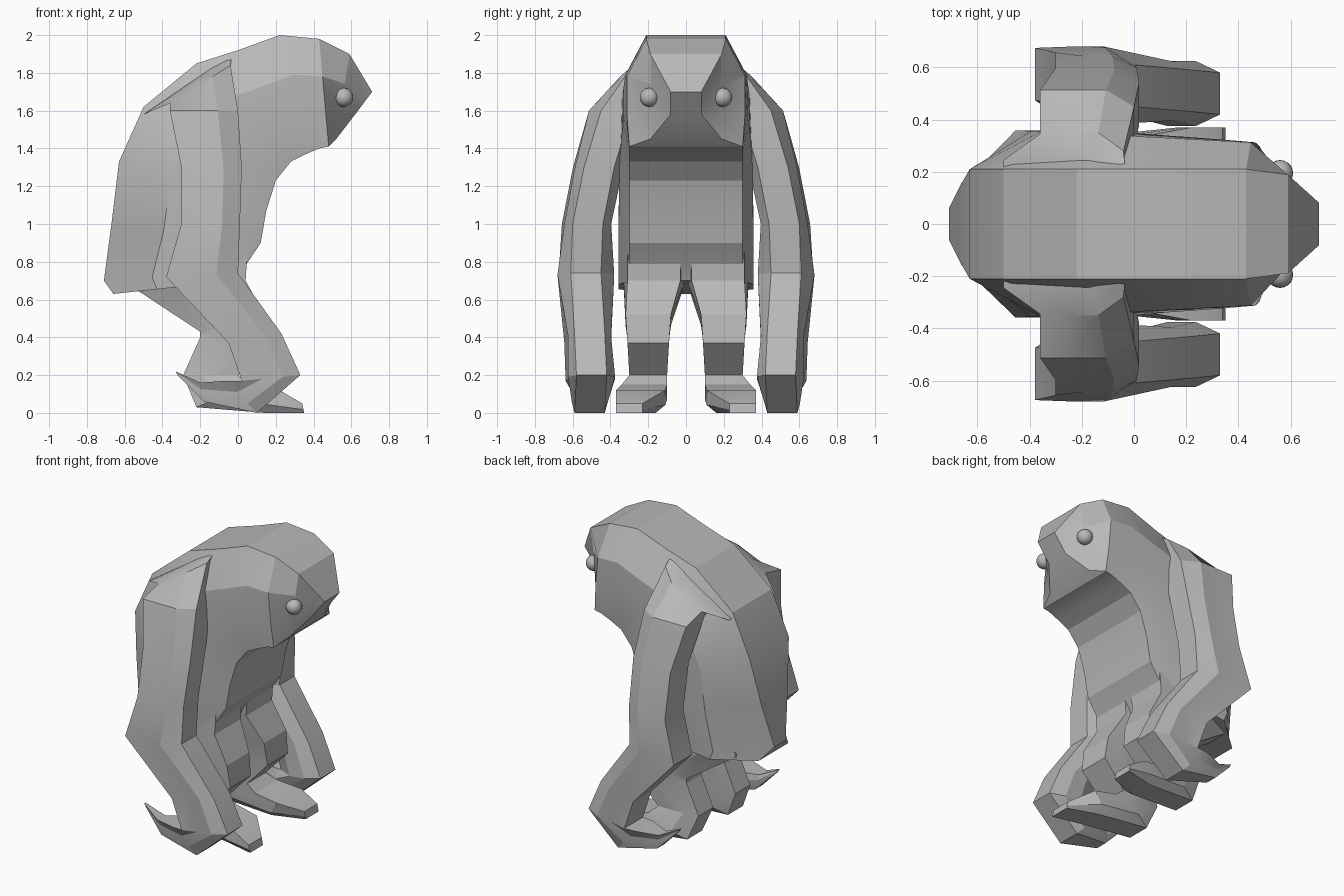
import bpy, bmesh, math
from mathutils import Vector

default_cube = bpy.data.objects.get("Cube")
if default_cube:
    bpy.data.objects.remove(default_cube)

colour = (.48, .48, .48, 1)
grey = bpy.data.materials.new("plain grey")
grey.use_nodes = True
grey.diffuse_color = colour
grey.node_tree.nodes["Principled BSDF"].inputs["Base Color"].default_value = colour


def finish(obj, sharp_angle):
    """Give the part its colour and its shading."""
    obj.data.materials.append(grey)
    bpy.ops.object.select_all(action="DESELECT")
    obj.select_set(True)
    bpy.context.view_layer.objects.active = obj
    bpy.ops.object.shade_smooth_by_angle(angle=math.radians(sharp_angle))


def section(back, front, centre, half, back_edge, front_edge, back_shift=0):
    """Eight-sided section: full width in the middle, narrowed at back and front."""
    outline = [
        (back, centre + back_shift, min(half, back_edge)),
        (back.lerp(front, .35), centre, half),
        (back.lerp(front, .7), centre, half),
        (front, centre, min(half, front_edge)),
    ]
    right = [(point.x, mid - width, point.y) for point, mid, width in outline]
    left = [(point.x, mid + width, point.y) for point, mid, width in reversed(outline)]
    return right + left


def loft(name, sections, sign=1):
    """Skin a row of sections and close both ends."""
    bm = bmesh.new()
    rows = [[bm.verts.new((x, sign * y, z)) for x, y, z in ring] for ring in sections]
    for lower, upper in zip(rows, rows[1:]):
        for i in range(len(lower)):
            bm.faces.new((lower[i - 1], lower[i], upper[i], upper[i - 1]))
    bm.faces.new(rows[0])
    bm.faces.new(rows[-1])
    bmesh.ops.recalc_face_normals(bm, faces=bm.faces)
    mesh = bpy.data.meshes.new(name)
    bm.to_mesh(mesh)
    bm.free()
    obj = bpy.data.objects.new(name, mesh)
    bpy.context.collection.objects.link(obj)
    finish(obj, sharp_angle=20)


def body_section(back_x, back_z, front_x, front_z):
    """The trunk tapers towards the nose, and its back narrows to a stub tail."""
    half = min(.33 - .04 * back_x, .9 * (.8 - back_x))
    spine = min(.21, 2 * (.74 + back_x))
    back, front = Vector((back_x, back_z)), Vector((front_x, front_z))
    return section(back, front, 0, half, back_edge=spine, front_edge=.3)


def arm_section(back_x, back_z, front_x, front_z, centre):
    """The arm's width follows its depth, and its back edge leans outwards."""
    back, front = Vector((back_x, back_z)), Vector((front_x, front_z))
    half = min(.15, .4 * (front - back).length)
    return section(back, front, centre, half, back_edge=.1, front_edge=.08,
                   back_shift=.3 * half)


def leg_section(back_x, back_z, front_x, front_z, centre, half):
    back, front = Vector((back_x, back_z)), Vector((front_x, front_z))
    return section(back, front, centre, half, back_edge=.08, front_edge=.14)


# Hunched body running from the stub tail over the shoulders to the nose
loft("body_and_head", [
    body_section(-.66, .63, 0, .7),
    body_section(-.71, .7, .02, .75),
    body_section(-.67, 1, .12, .9),
    body_section(-.63, 1.33, .15, 1.07),
    body_section(-.5, 1.62, .2, 1.23),
    body_section(-.22, 1.85, .28, 1.33),
    body_section(0, 1.92, .36, 1.37),
    body_section(.22, 2, .43, 1.4),
    body_section(.43, 1.98, .48, 1.41),
    body_section(.59, 1.9, .52, 1.45),
    body_section(.71, 1.7, .62, 1.58),
])

for side, sign in (("left", 1), ("right", -1)):
    # Long arm, bent at the elbow, ending in a claw that curls backwards
    loft(side + "_arm", [
        arm_section(-.5, 1.58, -.03, 1.9, .1),
        arm_section(-.36, 1.64, -.04, 1.84, .2),
        arm_section(-.36, 1.6, 0, 1.6, .37),
        arm_section(-.3, 1.3, .02, 1.3, .46),
        arm_section(-.3, 1, .01, 1, .52),
        arm_section(-.38, .72, 0, .74, .53),
        arm_section(-.05, .37, .23, .42, .51),
        arm_section(.02, .17, .33, .2, .5),
        arm_section(-.06, .17, .1, 0, .51),
        arm_section(-.2, .16, -.18, .06, .53),
        arm_section(-.33, .22, -.32, .2, .53),
    ], sign)

    # Short leg with a flat foot turned slightly outwards
    loft(side + "_leg", [
        leg_section(-.5, .85, .05, .85, .17, .16),
        leg_section(-.55, .66, .04, .7, .17, .16),
        leg_section(-.2, .43, .14, .52, .2, .12),
        leg_section(-.2, .4, .16, .37, .2, .11),
        leg_section(-.29, .2, 0, .2, .2, .1),
        leg_section(-.22, .03, .06, .15, .22, .12),
        leg_section(.14, 0, .22, .12, .24, .13),
        leg_section(.35, 0, .34, .05, .3, .07),
    ], sign)

    # Round eye
    bpy.ops.mesh.primitive_uv_sphere_add(
        segments=20, ring_count=12, radius=.05, location=(.56, sign * .195, 1.67))
    eye = bpy.context.object
    eye.name = side + "_eye"
    finish(eye, sharp_angle=60)
